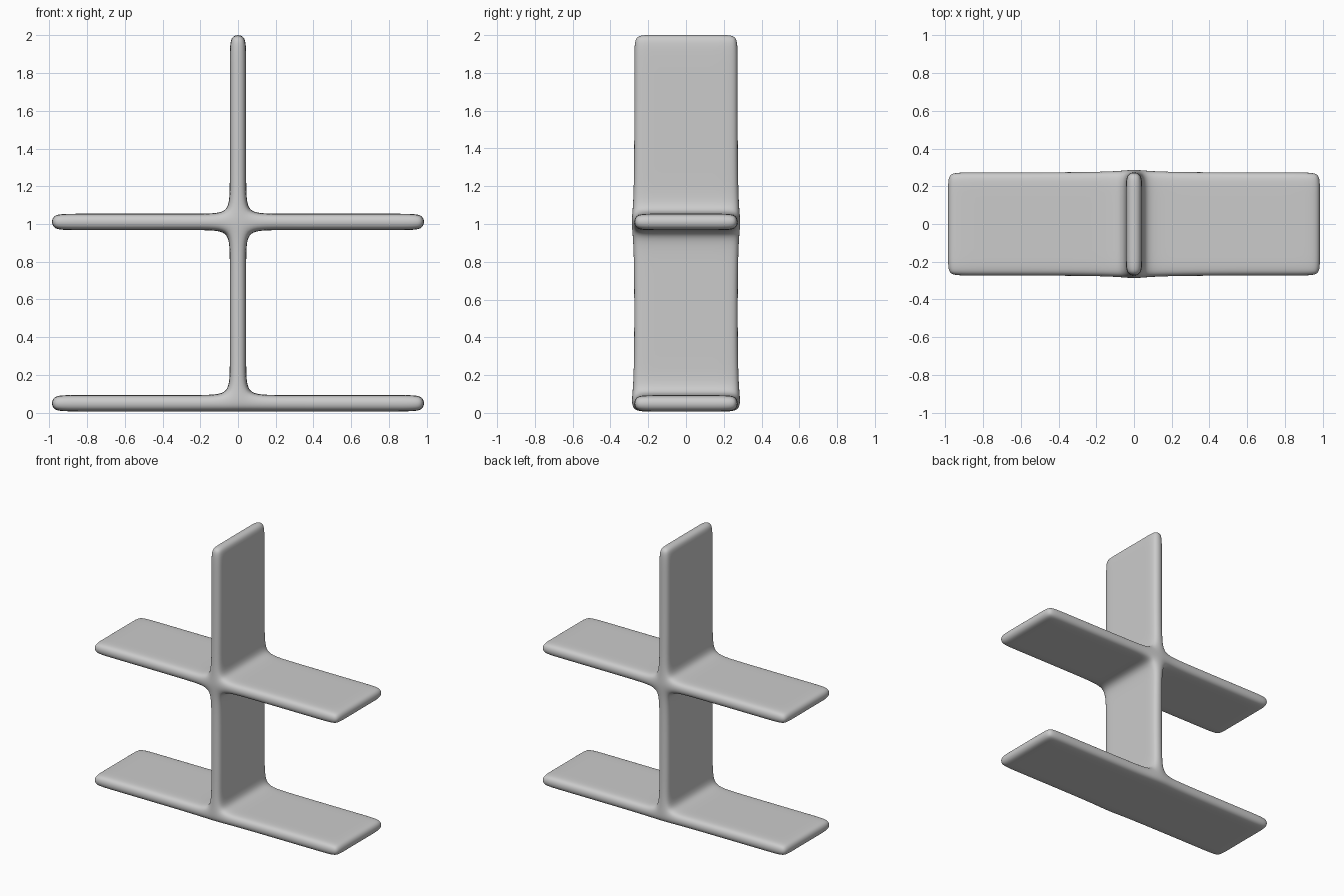
import bpy
import bmesh

# Remove the default object
cube = bpy.data.objects.get("Cube")
if cube:
    bpy.data.objects.remove(cube, do_unlink=True)

# One plain grey material
grey = bpy.data.materials.new("light_grey")
grey.use_nodes = True
colour = (0.6, 0.6, 0.6, 1.0)
grey.diffuse_color = colour
grey.node_tree.nodes["Principled BSDF"].inputs["Base Color"].default_value = colour

# Cage lines: each slab has a support loop near its ends and near the joints
T = 0.0435          # half the slab thickness
FILLET = 0.14       # distance from a joint to its support loop
BULGE = 0.011       # how far the joints swell to the front and back
BASE, SHELF, TOP = 0.05, 1.011, 2.005
half_x = [T, T + FILLET, 0.89, 0.99]
xs = [-x for x in reversed(half_x)] + half_x
ys = [-0.277, -0.19, 0.19, 0.277]
zs = [BASE - T, BASE + T, BASE + T + FILLET,
      SHELF - T - FILLET, SHELF - T, SHELF + T, SHELF + T + FILLET,
      TOP - 0.1, TOP]
STEM_COLUMN, SHELF_ROWS = 3, (0, 4)


def filled(i, k):
    """True where the upright or one of the two shelves fills a cage cell."""
    inside = 0 <= i < len(xs) - 1 and 0 <= k < len(zs) - 1
    return inside and (i == STEM_COLUMN or k in SHELF_ROWS)


bm = bmesh.new()
verts = {}


def vert(i, j, k):
    if (i, j, k) not in verts:
        y = ys[j]
        at_joint = i in (3, 4) and k in (0, 1, 4, 5)
        if at_joint and j in (0, 3):
            y += BULGE if y > 0 else -BULGE
        verts[i, j, k] = bm.verts.new((xs[i], y, zs[k]))
    return verts[i, j, k]


def quad(*corners):
    bm.faces.new([vert(*c) for c in corners])


# Skin the outside of the filled cells
last = len(ys) - 1
for i in range(len(xs) - 1):
    for k in range(len(zs) - 1):
        if not filled(i, k):
            continue
        for j in (0, last):
            quad((i, j, k), (i + 1, j, k), (i + 1, j, k + 1), (i, j, k + 1))
        for j in range(last):
            for side in (0, 1):
                step = 2 * side - 1
                if not filled(i + step, k):
                    n = i + side
                    quad((n, j, k), (n, j + 1, k), (n, j + 1, k + 1), (n, j, k + 1))
                if not filled(i, k + step):
                    n = k + side
                    quad((i, j, n), (i + 1, j, n), (i + 1, j + 1, n), (i, j + 1, n))

bmesh.ops.recalc_face_normals(bm, faces=bm.faces[:])
for face in bm.faces:
    face.smooth = True
mesh = bpy.data.meshes.new("upright_with_two_shelves")
bm.to_mesh(mesh)
bm.free()
mesh.materials.append(grey)

# Round the cage into one soft, continuous body
body = bpy.data.objects.new("upright_with_two_shelves", mesh)
bpy.context.collection.objects.link(body)
subsurf = body.modifiers.new("soften", 'SUBSURF')
subsurf.levels = subsurf.render_levels = 3
